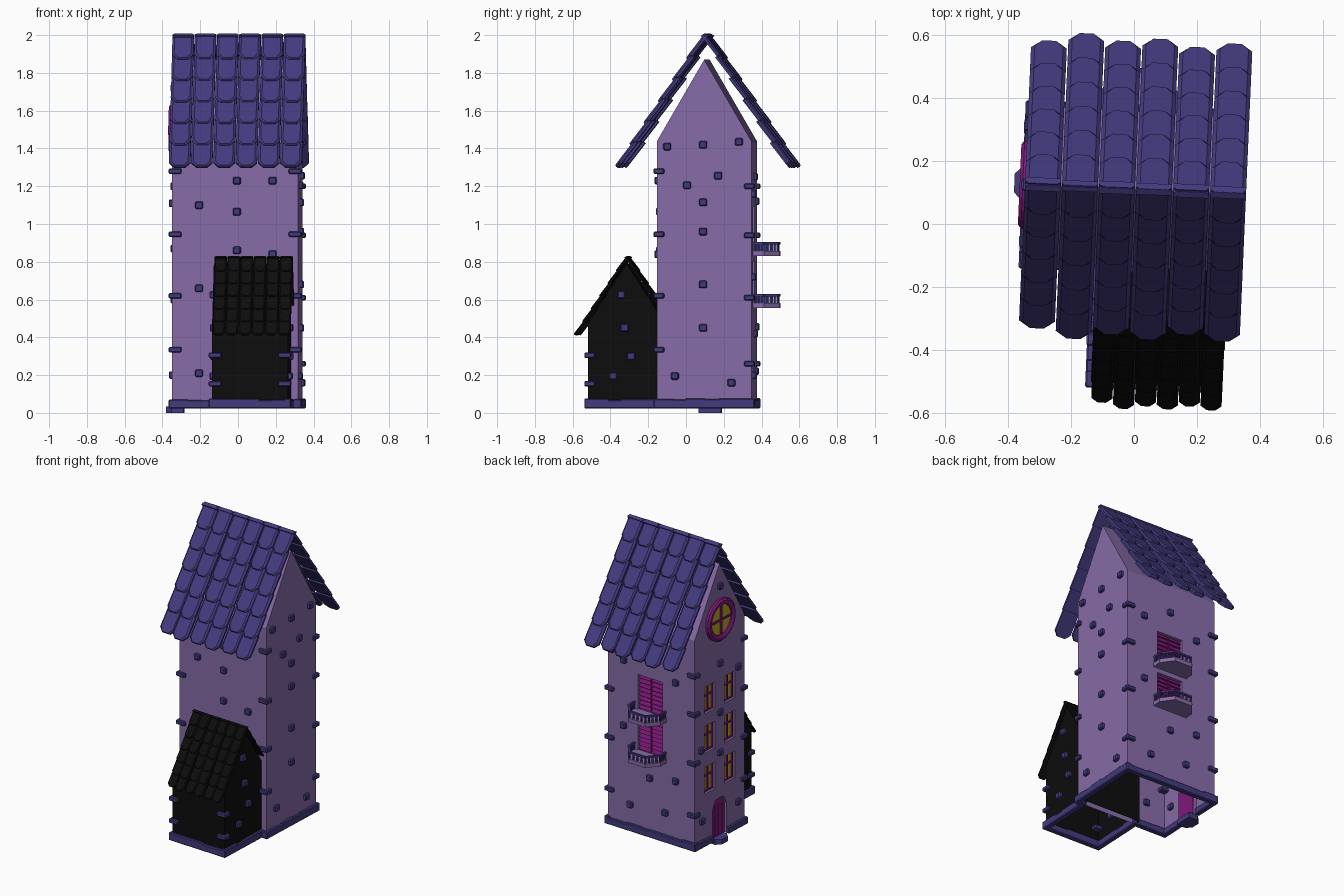
import bpy, bmesh, math, random
from mathutils import Matrix, Vector

if "Cube" in bpy.data.objects:
    bpy.data.objects.remove(bpy.data.objects["Cube"])

random.seed(4)
TURN = Matrix.Rotation(math.radians(-2.5), 4, 'Z')   # whole house sits slightly turned
XL, XR, YF, YB = -0.343, 0.325, -0.139, 0.36         # tower walls
AL, AR, AF, AB = -0.115, 0.286, -0.508, -0.097       # annex walls


def material(name, rgb):
    m = bpy.data.materials.new(name)
    m.diffuse_color = (*rgb, 1)
    m.use_nodes = True
    m.node_tree.nodes["Principled BSDF"].inputs["Base Color"].default_value = m.diffuse_color
    return m


WALL = material("wall_purple", (0.24, 0.15, 0.39))
SLATE = material("slate_blue", (0.056, 0.043, 0.21))
PLUM = material("plum", (0.22, 0.01, 0.2))
GLASS = material("yellow_glass", (0.5, 0.38, 0.02))
BLACK = material("black", (0.004, 0.004, 0.004))


def finish(name, bm, mat, bevel=0):
    if bevel:
        bmesh.ops.bevel(bm, geom=bm.edges[:], offset=bevel, segments=1, affect='EDGES')
    bmesh.ops.recalc_face_normals(bm, faces=bm.faces[:])
    bm.transform(TURN)
    me = bpy.data.meshes.new(name)
    bm.to_mesh(me)
    bm.free()
    ob = bpy.data.objects.new(name, me)
    me.materials.append(mat)
    bpy.context.collection.objects.link(ob)
    return ob


def box(bm, c, size, rot=Matrix()):
    bmesh.ops.create_cube(bm, size=1, matrix=Matrix.Translation(c) @ rot @ Matrix.Diagonal((*size, 1)))


def loft(bm, rings):
    """Closed solid through rings with equal point counts."""
    vs = [[bm.verts.new(p) for p in r] for r in rings]
    n = len(vs[0])
    bm.faces.new(vs[0])
    bm.faces.new(vs[-1][::-1])
    for a, b in zip(vs, vs[1:]):
        for i in range(n):
            bm.faces.new((a[i], a[(i + 1) % n], b[(i + 1) % n], b[i]))


def bar(bm, p, q, w, h):
    p, q = Vector(p), Vector(q)
    d = q - p
    box(bm, (p + q) / 2, (d.length + w, w, h), Matrix.Rotation(math.atan2(d.y, d.x), 4, 'Z'))


def gable(bm, x0, x1, y0, y1, z0, eave, top):
    prof = [(y0, z0), (y1, z0), (y1, eave), ((y0 + y1) / 2, top), (y0, eave)]
    loft(bm, [[(x, y, z) for y, z in prof] for x in (x0, x1)])


def open_bottom(ob):
    bm = bmesh.new()
    bm.from_mesh(ob.data)
    low = [f for f in bm.faces if f.normal.z < -0.9 and f.calc_center_median().z < 0.035]
    bmesh.ops.delete(bm, geom=low, context='FACES')
    bm.to_mesh(ob.data)
    bm.free()


# Openings on the left and back walls
windows = [(0.11 + s * 0.1, z) for s in (-1, 1) for z in (0.46, 0.735, 1.0)]
balconies = [(0.555, 0.80), (0.83, 1.09)]            # slab bottom, door top
DOOR = [(-0.07, 0), (0.07, 0), (0.07, 0.23), (0.04, 0.29), (-0.04, 0.29), (-0.07, 0.23)]

# Tower walls with recesses
bm = bmesh.new()
gable(bm, XL, XR, YF, YB, 0.03, 1.44, 1.87)
tower = finish("tower_walls", bm, WALL)
bm = bmesh.new()
for y, z in windows:
    box(bm, (XL, y, z), (0.06, 0.105, 0.18))
for z0, z1 in balconies:
    box(bm, (0, YB, (z0 + z1) / 2), (0.19, 0.06, z1 - z0))
loft(bm, [[(x, 0.11 + a, b) for a, b in DOOR] for x in (XL - 0.03, XL + 0.03)])
cutter = finish("opening_cutter", bm, WALL)
cutter.hide_render = True
mod = tower.modifiers.new("openings", 'BOOLEAN')
mod.operation, mod.object = 'DIFFERENCE', cutter
bpy.context.view_layer.objects.active = tower
bpy.ops.object.modifier_apply(modifier=mod.name)
bpy.data.objects.remove(cutter)
open_bottom(tower)

# Annex walls
bm = bmesh.new()
gable(bm, AL, AR, AF, AB, 0.03, 0.47, 0.79)
open_bottom(finish("annex_walls", bm, BLACK))

# Tiled roofs: six columns of six overlapping chamfered tiles on each slope
JIT = [0, 0.03, 0.01, 0.022, 0, 0.017]


def roof(name, cx, cy, top, s, mat):
    bm = bmesh.new()
    ang = math.radians(57.5)
    ca, sa = math.cos(ang), math.sin(ang)
    for side in (1, -1):
        for col in range(6):
            u0 = (col - 2.5) * 0.118
            for row in range(6):
                v1 = 0.125 + 0.135 * row
                v0 = v1 - 0.165
                k = JIT[col] * v1 / 0.8
                rings = []
                for inset, w in ((0, 0), (0, 0.013), (0.012, 0.022)):
                    h, e = 0.057 - inset, v1 - inset * 0.4
                    out = [(-h, v0), (h, v0), (h, e - 0.03), (h * 0.5, e), (-h * 0.5, e), (-h, e - 0.03)]
                    ring = []
                    for u, v in out:
                        ww = w + 0.015 * (v - v0) / 0.165 + 0.8 * k
                        vv = v + 0.5 * k
                        ring.append((cx + s * (u0 + u), cy + side * s * (vv * ca + ww * sa),
                                     top + s * (-0.037 - vv * sa + ww * ca)))
                    rings.append(ring)
                loft(bm, rings)
    finish(name, bm, mat)


roof("tower_roof", 0, 0.113, 2.0, 1, SLATE)
roof("annex_roof", 0.096, -0.302, 0.825, 0.59, BLACK)

# Scattered wall stones
bm = bmesh.new()
FRONT = [(0, 1.23), (.19, 1.23), (-.2, 1.1), (0, 1.065), (0, .86), (.19, .84), (-.2, .66), (-.2, .21)]
RIGHT = [(-.085, 1.41), (.105, 1.42), (.295, 1.435), (.185, 1.255), (.02, 1.205), (.105, 1.115),
         (.105, .96), (.105, .68), (.105, .45), (-.045, .195), (.255, .16)]
LEFT = [(.11, 1.72), (.11, 1.2), (-.07, 1.11), (.11, .87), (.11, .6), (.3, .68), (.29, .2), (-.07, .2)]
BACK = [(0, 1.25), (.2, 1.16), (-.2, 1.12), (.2, .72), (-.2, .455), (0, .42), (.15, .2), (-.12, .22)]
ANNEX = [(-.33, .625), (-.312, .45), (-.278, .3), (-.373, .195)]
for a, z in FRONT:
    box(bm, (a, YF, z), (0.042, 0.04, 0.04))
for a, z in BACK:
    box(bm, (a, YB, z), (0.042, 0.04, 0.04))
for x, spots in ((XL, LEFT), (XR, RIGHT), (AR, ANNEX), (AL, ANNEX)):
    for a, z in spots:
        box(bm, (x, a, z), (0.04, 0.042, 0.04))
finish("wall_stones", bm, SLATE, 0.006)

# Corner stones
bm = bmesh.new()
fz, bz, az = (.335, .62, .945, 1.28), (.26, .61, .94, 1.2), (.155, .305)
for x, y, zs in ((XL, YF, fz), (XR, YF, fz), (XL, YB, bz), (XR, YB, bz), (AL, AF, az), (AR, AF, az)):
    sx = 1 if x in (XL, AL) else -1
    sy = 1 if y in (YF, AF) else -1
    for z in zs:
        box(bm, (x + sx * 0.016, y + sy * 0.01, z), (0.068, 0.056, 0.028))
finish("corner_stones", bm, SLATE, 0.005)

# Base course of stones, leaving a gap for the door
bm = bmesh.new()
runs = [((XL, YF), (AL, YF)), ((AL, YF), (AL, AF)), ((AL, AF), (AR, AF)), ((AR, AF), (AR, YF)),
        ((AR, YF), (XR, YF)), ((XR, YF), (XR, YB)), ((XR, YB), (XL, YB)),
        ((XL, YB), (XL, 0.2)), ((XL, 0.02), (XL, YF))]
for p, q in runs:
    p, q = Vector((*p, 0)), Vector((*q, 0))
    n = max(1, round((q - p).length / 0.085))
    cuts = [0] + [(i + random.uniform(-.15, .15)) / n for i in range(1, n)] + [1]
    for a, b in zip(cuts, cuts[1:]):
        h = random.uniform(0.042, 0.054)
        up = Vector((0, 0, 0.024 + h / 2))
        bar(bm, p.lerp(q, a) + up, p.lerp(q, b) + up, 0.036, h)
finish("base_stones", bm, SLATE, 0.005)

# Windows: panes and glazing bars
panes, bars = bmesh.new(), bmesh.new()
for y, z in windows:
    box(panes, (XL + 0.026, y, z), (0.006, 0.104, 0.178))
    box(bars, (XL + 0.02, y, z), (0.012, 0.01, 0.178))
    box(bars, (XL + 0.02, y, z + 0.02), (0.012, 0.104, 0.01))
    for s in (-1, 1):
        box(bars, (XL + 0.02, y + s * 0.049, z), (0.012, 0.008, 0.178))
        box(bars, (XL + 0.02, y, z + s * 0.085), (0.012, 0.104, 0.008))

# Round gable window
CZ, N = 1.495, 20
face_left = Matrix.Translation((XL - 0.004, 0.11, CZ)) @ Matrix.Rotation(math.pi / 2, 4, 'Y')
bmesh.ops.create_cone(panes, cap_ends=True, segments=N, radius1=0.105, radius2=0.105, depth=0.01, matrix=face_left)
for ang in (0, 90):
    box(bars, (XL - 0.01, 0.11, CZ), (0.014, 0.012, 0.2), Matrix.Rotation(math.radians(ang), 4, 'X'))
finish("window_panes", panes, GLASS)
finish("window_bars", bars, PLUM)
bm = bmesh.new()
prof = [(0.1, 0.01), (0.1, -0.018), (0.112, -0.026), (0.128, -0.026), (0.14, -0.016), (0.14, 0.01)]
grid = [[bm.verts.new((XL + d, 0.11 + r * math.cos(t), CZ + r * math.sin(t))) for r, d in prof]
        for t in (2 * math.pi * i / N for i in range(N))]
for i in range(N):
    for j in range(6):
        a, b, k = grid[i], grid[(i + 1) % N], (j + 1) % 6
        bm.faces.new((a[j], a[k], b[k], b[j]))
finish("round_window_ring", bm, PLUM)

# Front door with planks, and its step
bm = bmesh.new()
loft(bm, [[(x, 0.11 + a, max(b, 0.03)) for a, b in DOOR] for x in (XL + 0.02, XL + 0.032)])
for a in (-0.05, -0.017, 0.017, 0.05):
    box(bm, (XL + 0.016, 0.11 + a, 0.135), (0.012, 0.028, 0.2))
finish("door", bm, PLUM)
bm = bmesh.new()
step = [(-.29, -.06), (-.355, -.06), (-.386, -.03), (-.386, .03), (-.355, .06), (-.29, .06)]
loft(bm, [[(x, 0.114 + y, z) for x, y in step] for z in (0, 0.035)])
finish("door_step", bm, SLATE)

# Balconies with railings and slatted doors
slab, rail, doors = bmesh.new(), bmesh.new(), bmesh.new()
plan = [(.125, YB - .01), (.125, .42), (.065, .497), (-.065, .497), (-.125, .42), (-.125, YB - .01)]
edge = [(x * 0.95, YB + (y - YB) * 0.94) for x, y in plan]
for z0, z1 in balconies:
    loft(slab, [[(x, y, z) for x, y in plan] for z in (z0, z0 + 0.026)])
    for p, q in zip(edge, edge[1:]):
        p, q = Vector((*p, z0 + 0.068)), Vector((*q, z0 + 0.068))
        bar(rail, p, q, 0.013, 0.012)
        for i in range(4):
            c = p.lerp(q, i / 4)
            box(rail, (c.x, c.y, z0 + 0.045), (0.009, 0.009, 0.042))
    lo, n = z0 + 0.026, 8
    box(doors, (0, YB - 0.027, (lo + z1) / 2), (0.19, 0.005, z1 - lo))
    for i in range(n):
        z = lo + (z1 - lo) * (i + 0.5) / n
        for s in (-1, 1):
            box(doors, (s * 0.047, YB - 0.017, z), (0.086, 0.008, 0.024), Matrix.Rotation(0.4, 4, 'X'))
finish("balcony_slabs", slab, WALL)
finish("balcony_railings", rail, SLATE)
finish("balcony_doors", doors, PLUM)
